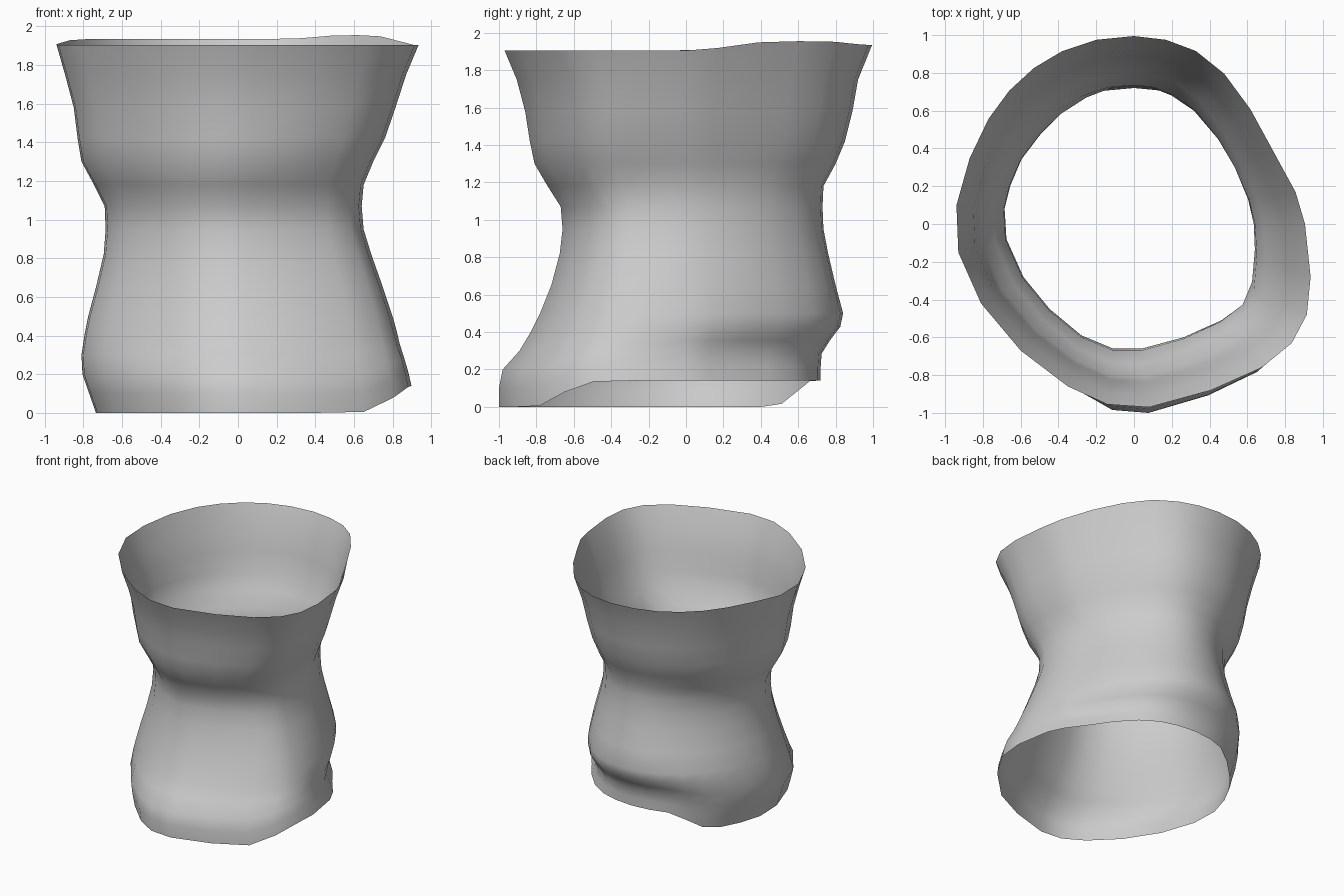
import bpy
import bmesh

cube = bpy.data.objects.get("Cube")
if cube:
    bpy.data.objects.remove(cube, do_unlink=True)

# Two cross-sections with matching points, anticlockwise from the left side
FLARED = [(.91, 0), (.86, .17), (.74, .39), (.62, .61), (.48, .8), (.33, .92), (.17, .98),
          (0, 1), (-.2, .98), (-.38, .92), (-.53, .83), (-.66, .71), (-.77, .56), (-.87, .35),
          (-.94, .1), (-.93, -.15), (-.81, -.42), (-.6, -.67), (-.35, -.86), (-.14, -.955),
          (.08, -.97), (.41, -.88), (.68, -.76), (.84, -.63), (.92, -.48), (.94, -.28)]
WAIST = [(.64, 0), (.61, .13), (.54, .3), (.45, .45), (.32, .6), (.2, .68), (.1, .72),
         (0, .73), (-.12, .72), (-.25, .67), (-.39, .58), (-.5, .47), (-.6, .34), (-.66, .2),
         (-.69, .08), (-.68, -.08), (-.59, -.28), (-.45, -.45), (-.28, -.59), (-.11, -.66),
         (.04, -.66), (.26, -.6), (.46, -.51), (.58, -.42), (.63, -.3), (.645, -.13)]

# Profile: height, then reach to +x, -x, +y and -y
PROFILE = [(0, .9, .735, .72, 1), (.1, .885, .77, .72, 1), (.2, .865, .805, .725, .98),
           (.3, .84, .81, .77, .89), (.4, .82, .795, .825, .83), (.5, .8, .775, .84, .78),
           (.65, .75, .735, .8, .72), (.82, .69, .695, .76, .675), (.95, .65, .685, .735, .66),
           (1.07, .64, .69, .73, .67), (1.18, .65, .745, .735, .74), (1.3, .7, .81, .8, .81),
           (1.42, .76, .83, .85, .835), (1.58, .815, .85, .89, .86),
           (1.75, .87, .895, .92, .905), (1.905, .935, .94, .995, .97)]

# Depth of the crease that runs round the lower back, per level from the hem
CREASE = [.05, .08, .1, .05]


def smooth(low, high, value):
    t = min(1, max(0, (value - low) / (high - low)))
    return t * t * (3 - 2 * t)


def unit(outline):
    """Scale an outline so that it reaches one unit on each side."""
    xs = [p[0] for p in outline]
    ys = [p[1] for p in outline]
    return [(x / (max(xs) if x > 0 else -min(xs)),
             y / (max(ys) if y > 0 else -min(ys))) for x, y in outline]


def ring(level, flared, waist):
    """Points of one ring of the sleeve."""
    z, right, left, back, front = PROFILE[level]
    blend = smooth(1.0, 1.5, z) if z > 1 else 1 - smooth(.1, .9, z)
    points = []
    for a, b in zip(flared, waist):
        u = b[0] + (a[0] - b[0]) * blend
        v = b[1] + (a[1] - b[1]) * blend
        x = u * (right if u > 0 else left)
        y = v * (back if v > 0 else front)
        # crease on the left and back
        if level < len(CREASE) and u > 0:
            x *= 1 - CREASE[level] * smooth(-.4, .4, v)
        # slanted hem
        lift = .14 * smooth(-.1, .4, .7 * (u + v))
        height = z + lift * max(0, 1 - z / .5)
        # wavy top rim
        if level == len(PROFILE) - 1:
            height += smooth(0, .5, v) * (.03 + .02 * smooth(.25, .6, u))
        points.append((x, y, height))
    return points


# Open sleeve lofted through the rings
bm = bmesh.new()
flared, waist = unit(FLARED), unit(WAIST)
rings = [[bm.verts.new(p) for p in ring(i, flared, waist)] for i in range(len(PROFILE))]
count = len(FLARED)
for lower, upper in zip(rings, rings[1:]):
    for i in range(count):
        j = (i + 1) % count
        face = bm.faces.new((lower[i], lower[j], upper[j], upper[i]))
        face.smooth = True
mesh = bpy.data.meshes.new("sleeve")
bm.to_mesh(mesh)
bm.free()
sleeve = bpy.data.objects.new("sleeve", mesh)
bpy.context.collection.objects.link(sleeve)

# Plain grey material
grey = bpy.data.materials.new("light grey")
grey.use_nodes = True
color = (.6, .6, .6, 1)
grey.diffuse_color = color
grey.node_tree.nodes["Principled BSDF"].inputs["Base Color"].default_value = color
mesh.materials.append(grey)
